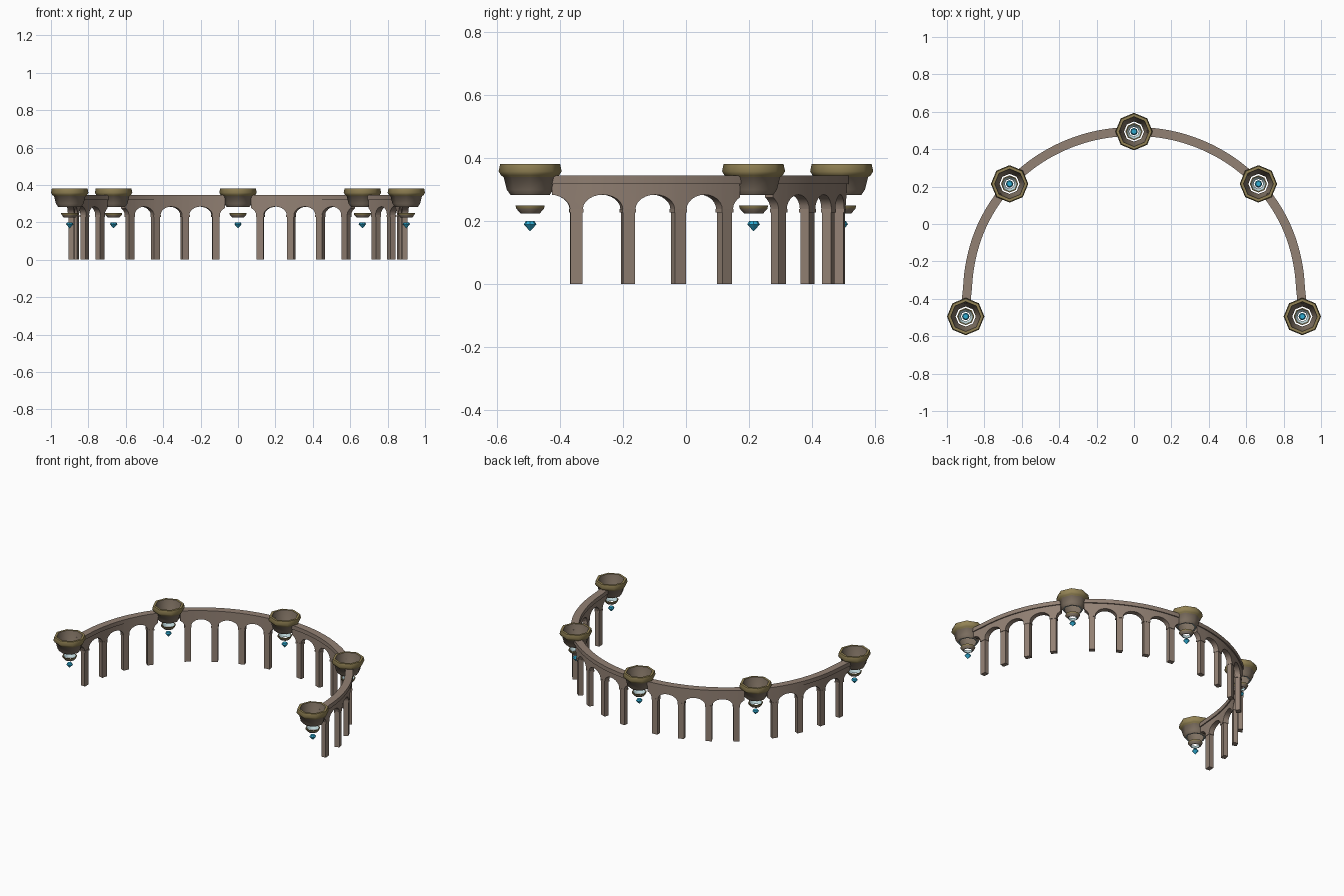
import bpy, bmesh, math
from mathutils import Vector, Matrix

if "Cube" in bpy.data.objects:
    bpy.data.objects.remove(bpy.data.objects["Cube"])

CY = -0.408                                   # centre of the curved arcade
HALF = [3.8, 14.4, 25.1, 35.7, 50.5, 61.0, 71.7, 82.4]
PIERS = HALF + [180 - a for a in reversed(HALF)]
BOWLS = [-5.5, 43.1, 90, 136.9, 185.5]
RADII = [(0, .902), (47, .911), (65, .905), (76, .898), (86.2, .892), (95.5, .904)]


def mat(name, rgb):
    m = bpy.data.materials.new(name)
    m.diffuse_color = (*rgb, 1)
    m.use_nodes = True
    m.node_tree.nodes["Principled BSDF"].inputs["Base Color"].default_value = m.diffuse_color
    return m


STONE = mat("stone", (.29, .22, .175))
BASIN = mat("basin stone", (.225, .175, .13))
GOLD = mat("old gold", (.29, .225, .09))
PALE = mat("pale glow", (.55, .72, .74))
BLUE = mat("crystal blue", (.03, .42, .66))


def radius(deg):
    t = abs(90 - deg)
    for (a, ra), (b, rb) in zip(RADII, RADII[1:]):
        if t <= b:
            return ra + (rb - ra) * (t - a) / (b - a)
    return RADII[-1][1]


def point(deg, z=0, off=0):
    r, a = radius(deg) + off, math.radians(deg)
    return Vector((r * math.cos(a), CY + r * math.sin(a), z))


def finish(bm, name, mats, smooth=0):
    bmesh.ops.recalc_face_normals(bm, faces=bm.faces)
    me = bpy.data.meshes.new(name)
    bm.to_mesh(me)
    bm.free()
    for m in mats:
        me.materials.append(m)
    ob = bpy.data.objects.new(name, me)
    bpy.context.collection.objects.link(ob)
    if smooth:
        bpy.ops.object.select_all(action='DESELECT')
        ob.select_set(True)
        bpy.context.view_layer.objects.active = ob
        bpy.ops.object.shade_smooth_by_angle(angle=math.radians(smooth))
    return ob


def strip(name, angles, low, high, width):
    """Curved beam following the arc, low(deg) gives its underside."""
    bm = bmesh.new()
    rings = []
    for d in angles:
        h = width / 2
        rings.append([bm.verts.new(point(d, z, o)) for z, o in
                      ((low(d), -h), (low(d), h), (high, h), (high, -h))])
    for a, b in zip(rings, rings[1:]):
        for i in range(4):
            j = (i + 1) % 4
            bm.faces.new((a[i], a[j], b[j], b[i]))
    bm.faces.new(rings[0])
    bm.faces.new(rings[-1])
    return finish(bm, name, [STONE], 30)


# arches: elliptical openings rising from every pier
PW, SPAN, SPRING, RISE = .020, .0635, .237, .047
DEG = math.degrees(1 / .902)


def underside(deg):
    d = min(abs(deg - p) for p in PIERS) / DEG - PW
    u = max(0, min(d / SPAN, 1))
    return SPRING + RISE * math.sqrt(1 - (1 - u) ** 2)


for n, (b0, b1) in enumerate(zip(BOWLS, BOWLS[1:])):
    lo, hi = b0 + .07 * DEG, b1 - .07 * DEG
    samples = {lo, hi}
    for p in PIERS:
        if not lo < p < hi:
            continue
        for k in range(7):
            o = (PW + SPAN * (1 - math.cos(k * math.pi / 12))) * DEG
            samples |= {round(p - o, 3), round(p + o, 3)}
    samples = sorted(s for s in samples if lo <= s <= hi)
    strip(f"arch_wall_{n}", samples, underside, .319, .034)
    strip(f"upper_course_{n}", samples, lambda d: .318, .345, .048)

# piers with capitals
for n, p in enumerate(PIERS):
    bm = bmesh.new()
    for sx, sy, z0, z1 in ((.030, .038, 0, .232), (.036, .044, .228, .239)):
        m = (Matrix.Translation(point(p, (z0 + z1) / 2))
             @ Matrix.Rotation(math.radians(p), 4, 'Z')
             @ Matrix.Diagonal((sx, sy, z1 - z0, 1)))
        bmesh.ops.create_cube(bm, size=1, matrix=m)
    finish(bm, f"pier_{n}", [STONE])


def lathe(name, at, profile, mats, bands=None, closed=True, smooth=0):
    """Eight-sided turned shape; bands gives a material per profile segment."""
    bm = bmesh.new()
    rings = [[bm.verts.new((at.x + r * math.cos(i * math.pi / 4),
                            at.y + r * math.sin(i * math.pi / 4), z))
              for i in range(8)] for r, z in profile]
    pairs = list(zip(rings, rings[1:] + rings[:1])) if closed else list(zip(rings, rings[1:]))
    for k, (a, b) in enumerate(pairs):
        for i in range(8):
            j = (i + 1) % 8
            f = bm.faces.new((a[i], a[j], b[j], b[i]))
            f.material_index = bands[k] if bands else 0
    if not closed:
        bm.faces.new(rings[0])
        bm.faces.new(rings[-1])
    return finish(bm, name, mats, smooth)


for n, b in enumerate(BOWLS):
    at = point(b)
    # open basin with gilded rim and a pale lip round the drain
    lathe(f"basin_{n}", at,
          [(.062, .283), (.074, .300), (.084, .340), (.092, .345), (.100, .358), (.095, .382),
           (.080, .382), (.074, .345), (.054, .283)],
          [BASIN, GOLD, PALE], [0, 0, 1, 1, 1, 1, 0, 0, 2], smooth=50)
    # floating collar with pale lining
    lathe(f"collar_{n}", at,
          [(.031, .225), (.044, .240), (.046, .249), (.040, .249), (.026, .225)],
          [BASIN, PALE, GOLD], [0, 2, 2, 1, 1], smooth=50)
    # hanging crystal
    lathe(f"crystal_{n}", at, [(.0005, .168), (.020, .190), (.014, .200)],
          [BLUE], closed=False)
